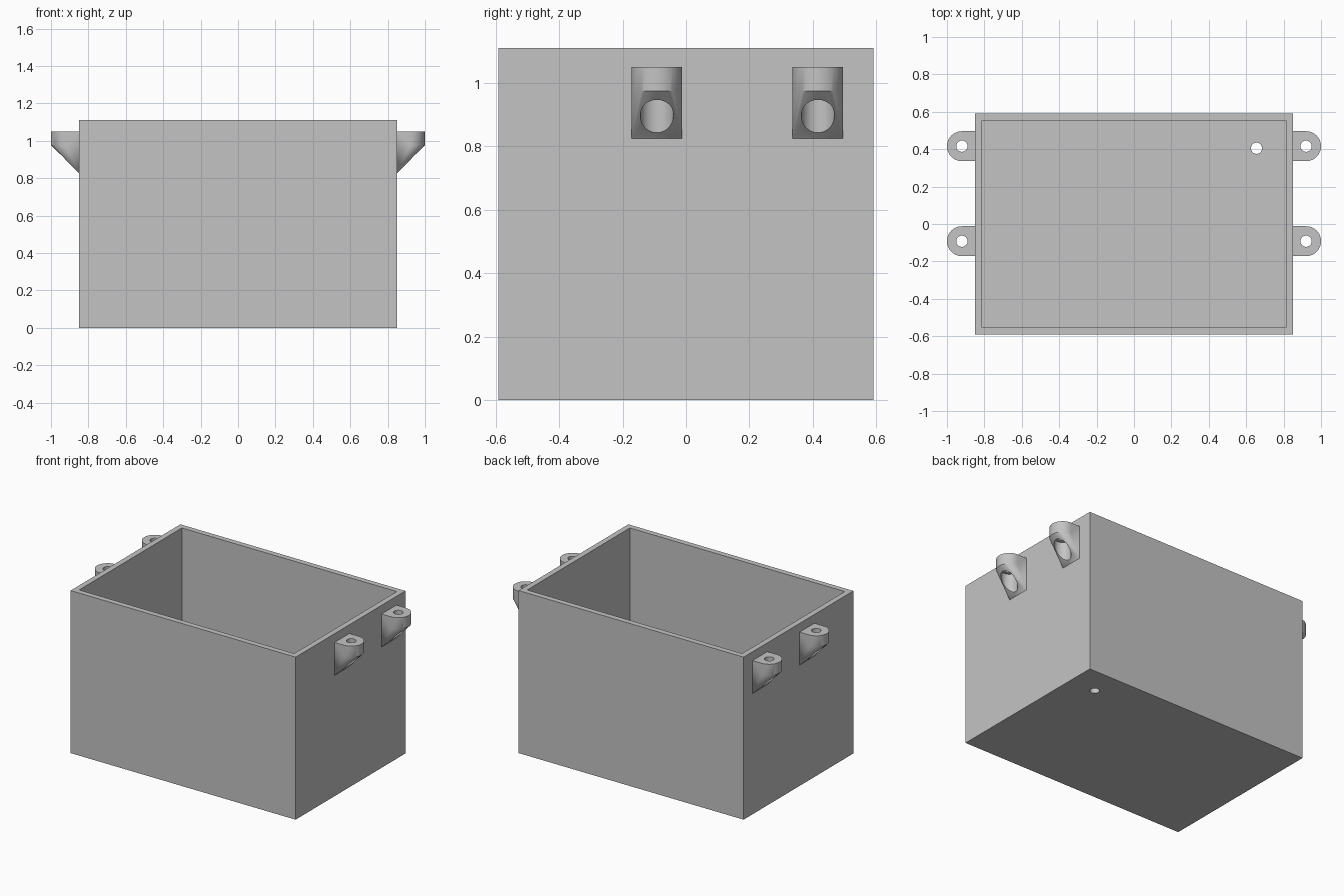
import bpy, bmesh, math
from mathutils import Matrix, Vector

cube = bpy.data.objects.get("Cube")
if cube:
    bpy.data.objects.remove(cube, do_unlink=True)

GREY = (0.55, 0.55, 0.55, 1)
grey = bpy.data.materials.new("plain grey")
grey.use_nodes = True
grey.diffuse_color = GREY
grey.node_tree.nodes["Principled BSDF"].inputs["Base Color"].default_value = GREY

# Main dimensions
HALF_X, HALF_Y, HEIGHT, WALL = 0.85, 0.592, 1.11, 0.038
TAB_R, TAB_X = 0.08, 0.92
TAB_TOP, TAB_UNDER, TAB_FOOT = 1.05, 0.975, 0.825


def make_object(name, bm):
    mesh = bpy.data.meshes.new(name)
    bm.to_mesh(mesh)
    bm.free()
    mesh.materials.append(grey)
    obj = bpy.data.objects.new(name, mesh)
    bpy.context.collection.objects.link(obj)
    return obj


def block(name, half_x, half_y, z0, z1):
    bm = bmesh.new()
    bmesh.ops.create_cube(bm, size=1)
    bmesh.ops.scale(bm, vec=(2 * half_x, 2 * half_y, z1 - z0), verts=bm.verts)
    bmesh.ops.translate(bm, vec=(0, 0, (z0 + z1) / 2), verts=bm.verts)
    return make_object(name, bm)


def rod(name, x, y, radius, z0, z1):
    bm = bmesh.new()
    bmesh.ops.create_cone(bm, cap_ends=True, segments=48, radius1=radius, radius2=radius,
                          depth=z1 - z0, matrix=Matrix.Translation((x, y, (z0 + z1) / 2)))
    return make_object(name, bm)


def activate(obj):
    bpy.ops.object.select_all(action='DESELECT')
    obj.select_set(True)
    bpy.context.view_layer.objects.active = obj


def cut(obj, cutter):
    mod = obj.modifiers.new("cut", 'BOOLEAN')
    mod.operation = 'DIFFERENCE'
    mod.solver = 'EXACT'
    mod.object = cutter
    activate(obj)
    bpy.ops.object.modifier_apply(modifier=mod.name)
    bpy.data.objects.remove(cutter, do_unlink=True)


def finish(obj):
    activate(obj)
    bpy.ops.object.shade_smooth_by_angle(angle=math.radians(30))


# Open box with a drain hole in the floor
box = block("box", HALF_X, HALF_Y, 0, HEIGHT)
cut(box, block("cavity_cutter", HALF_X - WALL, HALF_Y - WALL, WALL, HEIGHT + 0.2))
cut(box, rod("drain_cutter", 0.655, 0.405, 0.03, -0.1, 0.2))
finish(box)


# Mounting tab: rounded plate hulled down to a foot on the wall, with a stepped screw hole
def mounting_tab(name, side, y):
    bm = bmesh.new()
    for i in range(48):
        a = math.tau * i / 48
        for z in (TAB_UNDER, TAB_TOP):
            bm.verts.new((side * (TAB_X + TAB_R * math.cos(a)), y + TAB_R * math.sin(a), z))
    for v in [v for v in bm.verts if abs(v.co.x) < TAB_X - 0.001]:
        bm.verts.remove(v)
    for dy in (-TAB_R, TAB_R):
        for z in (TAB_FOOT, TAB_TOP):
            bm.verts.new((side * HALF_X, y + dy, z))
    bmesh.ops.convex_hull(bm, input=bm.verts)
    bmesh.ops.dissolve_limit(bm, angle_limit=0.005, verts=bm.verts, edges=bm.edges)
    bmesh.ops.recalc_face_normals(bm, faces=bm.faces)
    tab = make_object(name, bm)
    cut(tab, rod("head_cutter", side * TAB_X, y, 0.052, 0.7, TAB_UNDER))
    cut(tab, rod("screw_cutter", side * TAB_X, y, 0.03, 0.8, 1.2))
    finish(tab)


for side_name, side in (("left", 1), ("right", -1)):
    for place, y in (("front", -0.092), ("back", 0.416)):
        mounting_tab(f"{place}_{side_name}_mounting_tab", side, y)
